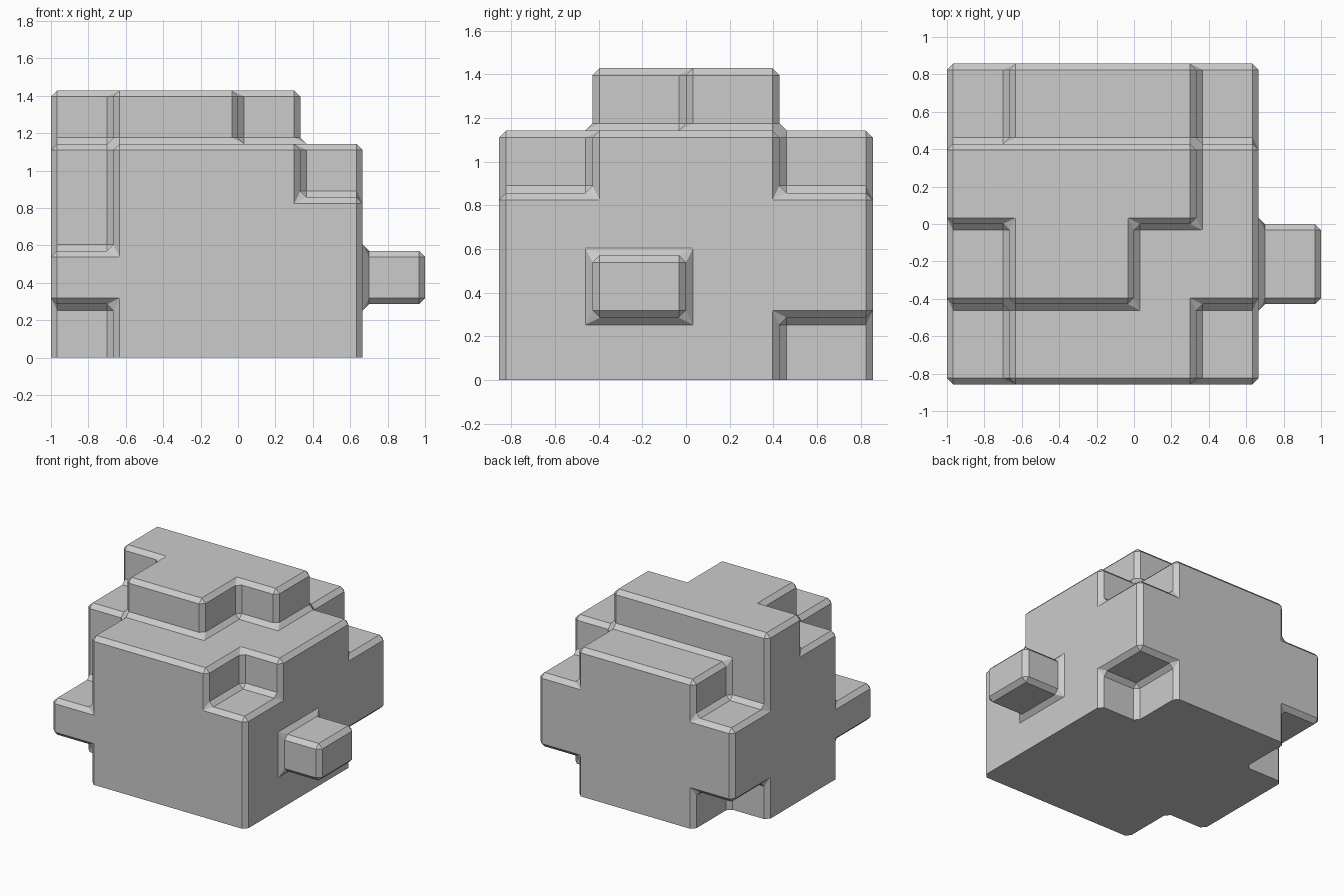
import bpy, bmesh
from math import radians
from mathutils import Vector

if "Cube" in bpy.data.objects:
    bpy.data.objects.remove(bpy.data.objects["Cube"])

CELL = Vector((1 / 3, 3 / 7, 2 / 7))
ORIGIN = Vector((-1, -6 / 7, 0))
BEVEL = 0.033

# Boxes in grid cells: x0, x1, y0, y1, z0, z1 (level -1 is trimmed off at the floor)
BOXES = [
    (1, 4, 0, 4, -1, 4),   # core
    (4, 5, 0, 3, -1, 3),   # right side
    (4, 5, 1, 3, 3, 4),    # right shoulder
    (4, 5, 3, 4, 1, 3),    # right back block
    (0, 1, 1, 3, -1, 4),   # left side
    (0, 1, 0, 1, 1, 2),    # left front arm
    (0, 1, 3, 4, 1, 3),    # left back block
    (1, 3, 1, 3, 4, 5),    # top slab
    (0, 1, 2, 3, 4, 5),    # top slab, left end
    (3, 4, 2, 3, 4, 5),    # top slab, right end
    (5, 6, 1, 2, 1, 2),    # right peg
]

cells = {(x, y, z) for a, b, c, d, e, f in BOXES
         for x in range(a, b) for y in range(c, d) for z in range(e, f)}

bm = bmesh.new()
verts = {}


def vert(p):
    if p not in verts:
        verts[p] = bm.verts.new([ORIGIN[i] + p[i] * CELL[i] for i in range(3)])
    return verts[p]


# Outer skin of the joined boxes
for cell in cells:
    for axis in range(3):
        for side in (0, 1):
            near = list(cell)
            near[axis] += 2 * side - 1
            if tuple(near) in cells:
                continue
            u, v = (axis + 1) % 3, (axis + 2) % 3
            loop = []
            for du, dv in ((0, 0), (1, 0), (1, 1), (0, 1)):
                p = list(cell)
                p[axis] += side
                p[u] += du
                p[v] += dv
                loop.append(vert(tuple(p)))
            bm.faces.new(loop if side else loop[::-1])

# Merge flat areas, then chamfer inner and outer edges alike
bm.normal_update()
bmesh.ops.dissolve_limit(bm, angle_limit=radians(1), verts=bm.verts[:], edges=bm.edges[:])
bm.normal_update()
edges = [e for e in bm.edges if e.is_manifold and e.calc_face_angle() > radians(30)]
bmesh.ops.bevel(bm, geom=edges, offset=BEVEL, offset_type='OFFSET', segments=1,
                profile=0.5, affect='EDGES', clamp_overlap=True)

# Flat sharp-edged base at floor level
bmesh.ops.bisect_plane(bm, geom=bm.verts[:] + bm.edges[:] + bm.faces[:],
                       plane_co=(0, 0, 0), plane_no=(0, 0, 1), clear_inner=True)
bmesh.ops.holes_fill(bm, edges=[e for e in bm.edges if e.is_boundary], sides=0)
bmesh.ops.recalc_face_normals(bm, faces=bm.faces[:])

mesh = bpy.data.meshes.new("stepped_block")
bm.to_mesh(mesh)
bm.free()
bpy.context.collection.objects.link(bpy.data.objects.new("stepped_block", mesh))
